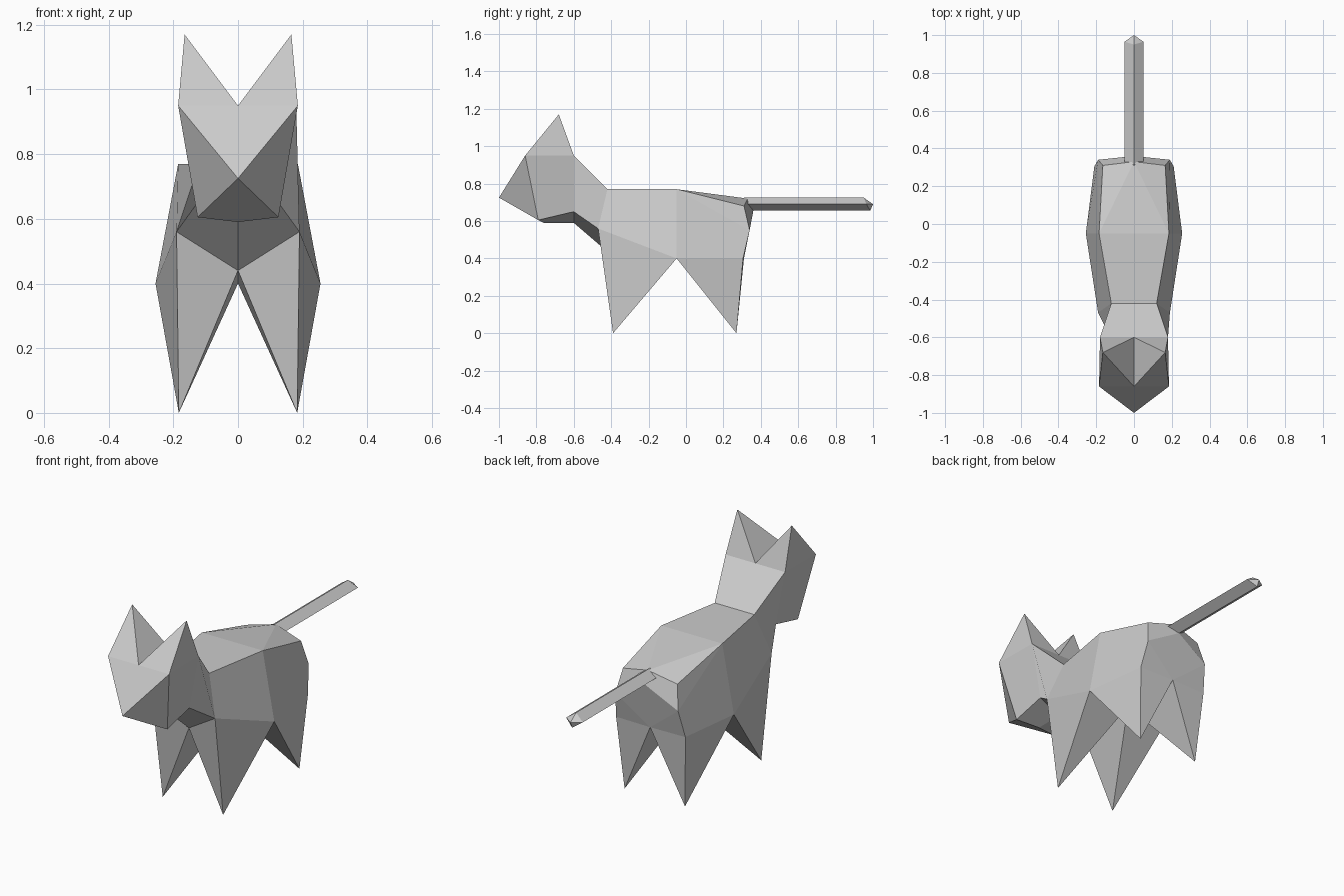
import bpy, bmesh

cube = bpy.data.objects.get("Cube")
if cube:
    bpy.data.objects.remove(cube, do_unlink=True)

grey = bpy.data.materials.new("light_grey")
grey.use_nodes = True
grey.diffuse_color = (0.6, 0.6, 0.6, 1)
grey.node_tree.nodes["Principled BSDF"].inputs["Base Color"].default_value = (0.6, 0.6, 0.6, 1)

# Landmarks on the +x half; points with x = 0 lie on the centre line
P = dict(
    # head
    nose=(0, -1, 0.725), brow=(0.185, -0.86, 0.95), brow_mid=(0, -0.86, 0.95),
    ear=(0.165, -0.68, 1.17), crown=(0.18, -0.60, 0.95), crown_mid=(0, -0.60, 0.95),
    chin=(0.125, -0.79, 0.605), chin_mid=(0, -0.76, 0.59),
    jaw=(0.125, -0.60, 0.65), throat=(0, -0.60, 0.59),
    # trunk
    nape=(0.12, -0.42, 0.77), nape_mid=(0, -0.42, 0.77),
    shoulder=(0.19, -0.47, 0.56), chest=(0, -0.425, 0.44),
    back=(0.185, -0.05, 0.77), back_mid=(0, -0.05, 0.77),
    flank=(0.255, -0.05, 0.40), belly=(0, -0.05, 0.40),
    rump=(0.165, 0.31, 0.68), rump_mid=(0, 0.33, 0.72), tail_root=(0, 0.36, 0.655),
    hip=(0.19, 0.34, 0.55), thigh=(0.21, 0.305, 0.40), crotch=(0, 0.31, 0.40),
    # paws
    front_paw=(0.183, -0.39, 0), hind_paw=(0.183, 0.27, 0),
    # tail
    root_top=(0, 0.31, 0.725), root_side=(0.05, 0.31, 0.69), root_low=(0, 0.31, 0.655),
    end_top=(0, 0.95, 0.725), end_side=(0.05, 0.965, 0.69), end_low=(0, 0.985, 0.655),
    tip=(0, 1, 0.69),
)


def build(name, faces):
    """Mesh from half-side faces named by landmark, mirrored over x = 0."""
    bm = bmesh.new()
    verts = {}

    def vert(key, side):
        x, y, z = P[key]
        k = (key, side if x else 0)
        if k not in verts:
            verts[k] = bm.verts.new((x * side, y, z))
        return verts[k]

    for side in (1, -1):
        for line in faces:
            bm.faces.new([vert(k, side) for k in line.split()][::side])
    bmesh.ops.recalc_face_normals(bm, faces=bm.faces)
    mesh = bpy.data.meshes.new(name)
    bm.to_mesh(mesh)
    bm.free()
    mesh.materials.append(grey)
    obj = bpy.data.objects.new(name, mesh)
    bpy.context.collection.objects.link(obj)


# Head with pointed ears, tapering to the nose
build("head", [
    "nose brow brow_mid",
    "nose chin brow",
    "nose chin_mid chin",
    "chin_mid throat jaw chin",
    "brow chin jaw crown",
    "brow ear brow_mid",
    "brow crown ear",
    "crown crown_mid ear",
    "ear crown_mid brow_mid",
])

# Neck, trunk and the four pointed legs as one skin
build("body", [
    "crown nape nape_mid crown_mid",
    "crown jaw shoulder nape",
    "jaw throat chest shoulder",
    "nape back back_mid nape_mid",
    "nape shoulder flank back",
    "back rump rump_mid",
    "back rump_mid back_mid",
    "back flank thigh hip",
    "back hip rump",
    "rump hip tail_root rump_mid",
    "tail_root hip crotch",
    "hip thigh crotch",
    "shoulder front_paw flank",
    "shoulder chest front_paw",
    "chest belly front_paw",
    "belly flank front_paw",
    "flank hind_paw thigh",
    "thigh hind_paw crotch",
    "crotch hind_paw belly",
    "belly hind_paw flank",
])

# Straight four-sided tail with a blunt point
build("tail", [
    "root_top root_side end_side end_top",
    "root_side root_low end_low end_side",
    "end_top end_side tip",
    "end_side end_low tip",
    "root_top root_low root_side",
])
